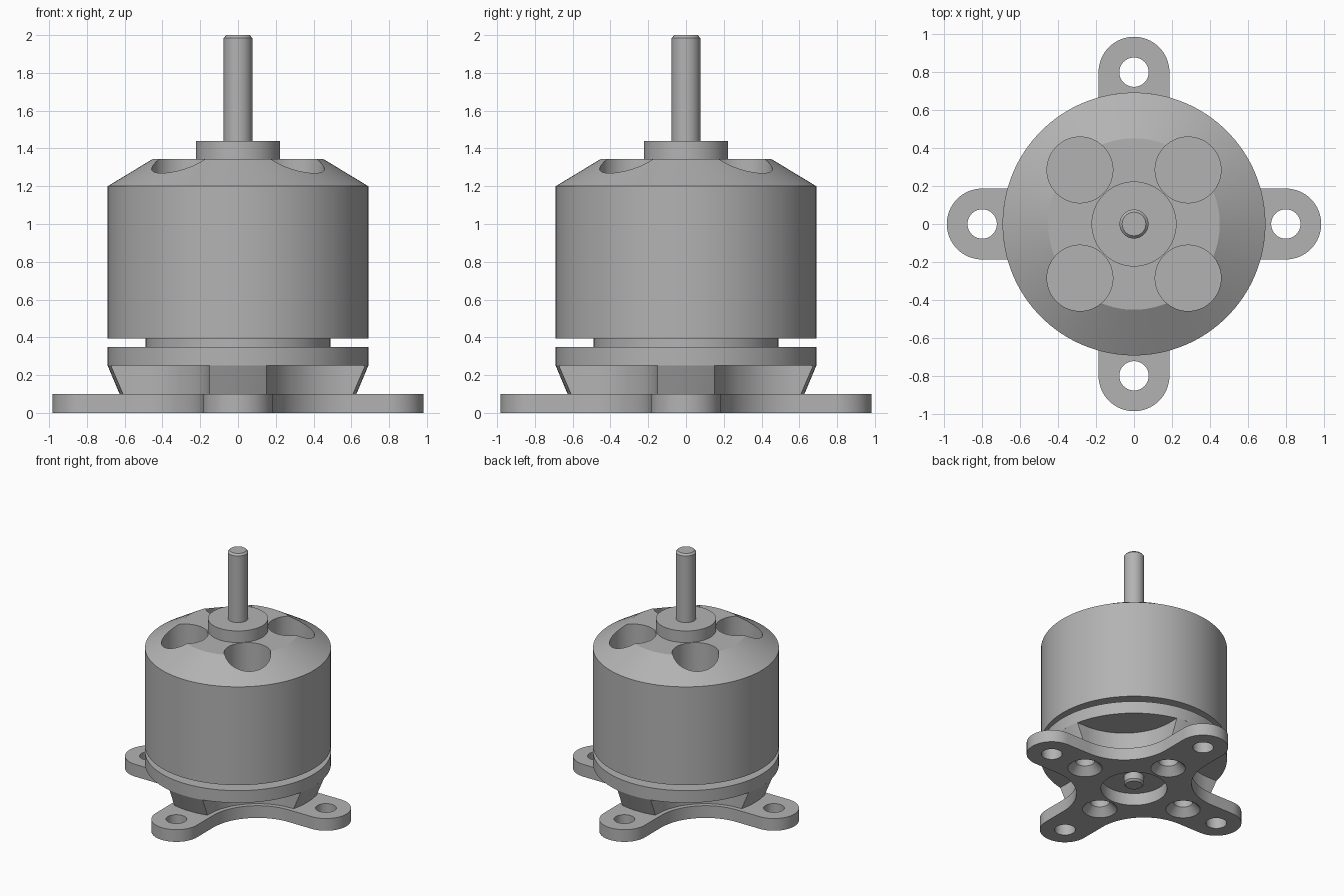
import bpy, bmesh, math
from mathutils import Matrix, Vector

cube = bpy.data.objects.get("Cube")
if cube:
    bpy.data.objects.remove(cube, do_unlink=True)

metal = bpy.data.materials.new("grey_metal")
metal.use_nodes = True
grey = (0.45, 0.45, 0.45, 1)
metal.diffuse_color = grey
metal.node_tree.nodes["Principled BSDF"].inputs["Base Color"].default_value = grey


def finish(name, bm):
    bmesh.ops.recalc_face_normals(bm, faces=bm.faces)
    mesh = bpy.data.meshes.new(name)
    bm.to_mesh(mesh)
    bm.free()
    mesh.materials.append(metal)
    obj = bpy.data.objects.new(name, mesh)
    bpy.context.collection.objects.link(obj)
    return obj


def lathe(name, profile, at=(0, 0), steps=96):
    """Revolve (radius, height) points around a vertical axis."""
    bm = bmesh.new()
    verts = [bm.verts.new((r, 0, z)) for r, z in profile]
    edges = [bm.edges.new(pair) for pair in zip(verts, verts[1:])]
    bmesh.ops.spin(bm, geom=verts + edges, cent=(0, 0, 0), axis=(0, 0, 1),
                   angle=math.tau, steps=steps)
    bmesh.ops.remove_doubles(bm, verts=bm.verts, dist=0.0001)
    bmesh.ops.translate(bm, verts=bm.verts, vec=(at[0], at[1], 0))
    return finish(name, bm)


def rod(name, radius, low, high, at=(0, 0), steps=64):
    return lathe(name, [(0, low), (radius, low), (radius, high), (0, high)], at, steps)


def arc(cx, cy, radius, start, end, steps):
    angles = [math.radians(start + (end - start) * i / steps) for i in range(steps + 1)]
    return [Vector((cx + radius * math.cos(a), cy + radius * math.sin(a), 0)) for a in angles]


def cross(name, half_width, reach, low, high):
    """Four round-ended arms joined by concave fillets."""
    c = FILLET_CENTRE
    arm = arc(reach, 0, half_width, -90, 90, 32) + arc(c, c, c - half_width, 270, 180, 24)
    bm = bmesh.new()
    verts = []
    for k in range(4):
        turn = Matrix.Rotation(k * math.pi / 2, 3, 'Z')
        verts += [bm.verts.new(turn @ p + Vector((0, 0, low))) for p in arm]
    bmesh.ops.remove_doubles(bm, verts=bm.verts, dist=0.0001)
    face = bm.faces.new([v for v in verts if v.is_valid])
    top = bmesh.ops.extrude_face_region(bm, geom=[face], use_keep_orig=True)["geom"]
    bmesh.ops.translate(bm, vec=(0, 0, high - low),
                        verts=[g for g in top if isinstance(g, bmesh.types.BMVert)])
    return finish(name, bm)


def boolean(obj, cutters, operation='DIFFERENCE'):
    bpy.context.view_layer.objects.active = obj
    for cutter in cutters:
        mod = obj.modifiers.new("cut", 'BOOLEAN')
        mod.operation = operation
        mod.solver = 'EXACT'
        mod.object = cutter
        bpy.ops.object.modifier_apply(modifier=mod.name)
    for cutter in cutters:
        bpy.data.objects.remove(cutter, do_unlink=True)


FILLET_CENTRE = 0.59
ARM_HOLE = 0.797
PLATE_TOP = 0.1
FLANGE_LOW = 0.25
BODY_R = 0.69
bolts = [(0.475, 0), (-0.475, 0), (0, 0.395), (0, -0.395)]
arm_ends = [(ARM_HOLE, 0), (-ARM_HOLE, 0), (0, ARM_HOLE), (0, -ARM_HOLE)]

# Mounting plate with arm holes, countersunk bolt holes and a central opening
plate = cross("mounting_plate", 0.186, ARM_HOLE, 0, PLATE_TOP)
cuts = [rod("cutter", 0.077, -0.1, 0.2, p) for p in arm_ends]
cuts += [lathe("cutter", [(0, -0.05), (0.128, -0.05), (0.128, 0), (0.072, 0.06),
                          (0.072, 0.2), (0, 0.2)], p, 48) for p in bolts]
cuts.append(rod("cutter", 0.245, -0.1, 0.2))
boolean(plate, cuts)

# Tapered base body, cut to a cross with hollow flanks
body = lathe("base_body", [(0, PLATE_TOP), (0.627, PLATE_TOP),
                           (BODY_R, FLANGE_LOW), (0, FLANGE_LOW)])
boolean(body, [cross("cutter", 0.15, 0.8, 0, 0.4)], 'INTERSECT')
boolean(body, [rod("cutter", 0.072, 0, 0.23, p, 48) for p in bolts])

# Base flange and the stator showing in the gap
flange = rod("base_flange", BODY_R, FLANGE_LOW, 0.35, steps=128)
stator = rod("stator", 0.49, 0.35, 0.395, steps=96)

# Rotor can with a sloped shoulder and four vent holes
can = lathe("rotor_can", [(0, 0.395), (BODY_R, 0.395), (BODY_R, 1.2),
                          (0.45, 1.345), (0, 1.345)], steps=128)
boolean(can, [rod("cutter", 0.173, 0.95, 1.5, (sx * 0.284, sy * 0.284))
              for sx in (-1, 1) for sy in (-1, 1)])

# Hub and shaft, with the shaft end showing underneath
hub = rod("hub", 0.223, 1.345, 1.44)
shaft = lathe("shaft", [(0, 1.44), (0.076, 1.44), (0.076, 1.985), (0.062, 2), (0, 2)], steps=48)
stub = lathe("shaft_end", [(0, 0.03), (0.062, 0.03), (0.076, 0.045),
                           (0.076, PLATE_TOP), (0, PLATE_TOP)], steps=48)

# Smooth curved walls, keep edges sharp
bpy.ops.object.select_all(action='DESELECT')
for obj in (plate, body, flange, stator, can, hub, shaft, stub):
    obj.select_set(True)
    bpy.context.view_layer.objects.active = obj
    bpy.ops.object.shade_smooth_by_angle(angle=math.radians(30))
    obj.select_set(False)
